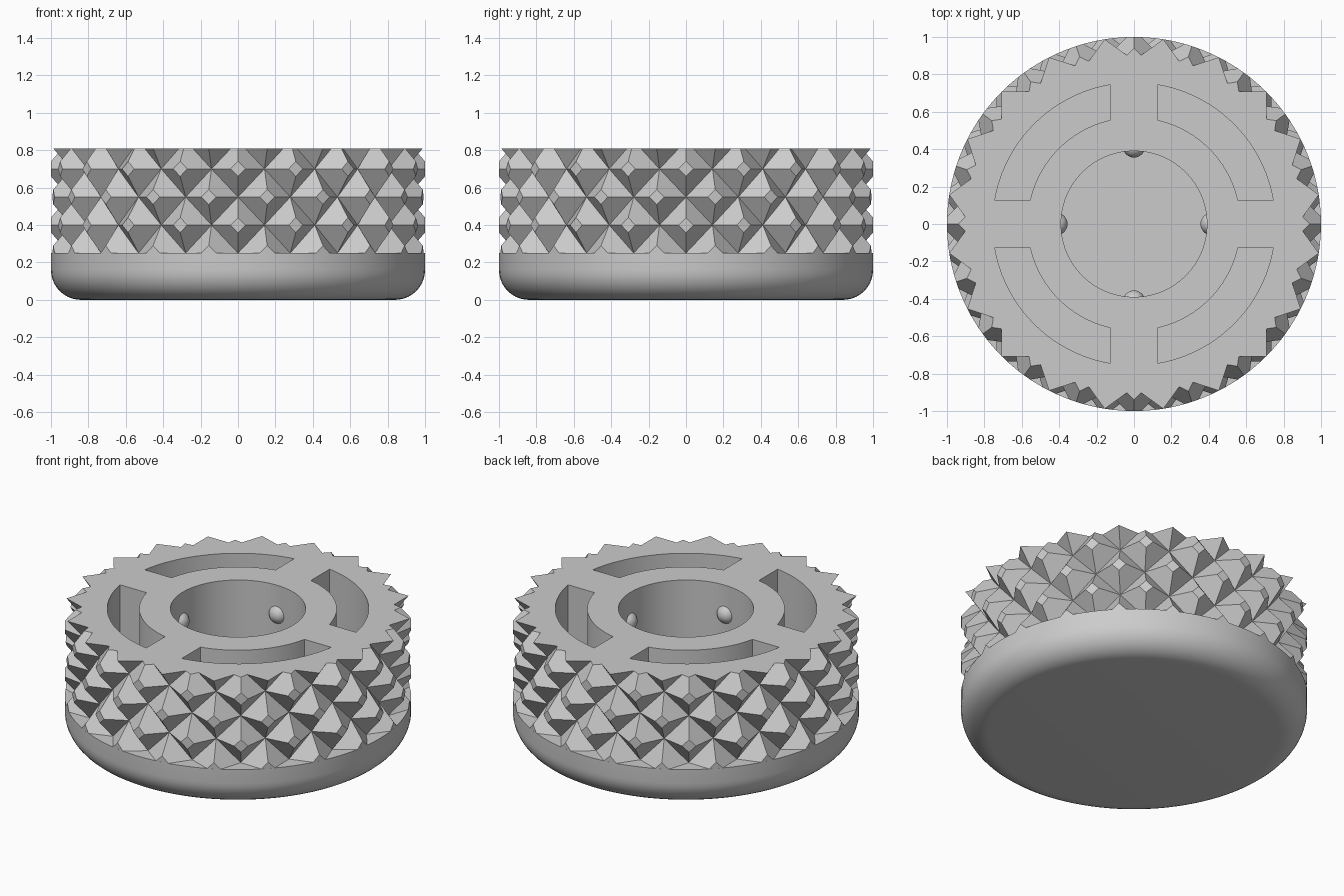
import bpy, bmesh
from math import sin, cos, asin, pi, tau, radians

if "Cube" in bpy.data.objects:
    bpy.data.objects.remove(bpy.data.objects["Cube"], do_unlink=True)

SPLIT, TOP = 0.25, 0.81            # knurl starts / ends
COUNT, PITCH = 20, 0.15            # studs per ring, height between rings
FLAT, VALLEY = 0.04, 0.905         # stud tip half-size, groove radius

grey = bpy.data.materials.new("light grey")
grey.use_nodes = True
grey.diffuse_color = (0.6, 0.6, 0.6, 1)
grey.node_tree.nodes["Principled BSDF"].inputs["Base Color"].default_value = (0.6, 0.6, 0.6, 1)


def finish(name, bm):
    bmesh.ops.recalc_face_normals(bm, faces=bm.faces)
    mesh = bpy.data.meshes.new(name)
    bm.to_mesh(mesh)
    bm.free()
    obj = bpy.data.objects.new(name, mesh)
    mesh.materials.append(grey)
    bpy.context.collection.objects.link(obj)
    return obj


def activate(obj):
    bpy.ops.object.select_all(action='DESELECT')
    obj.select_set(True)
    bpy.context.view_layer.objects.active = obj


def smooth(obj, degrees):
    activate(obj)
    bpy.ops.object.shade_smooth_by_angle(angle=radians(degrees))


def polar(r, a, z):
    return (r * cos(a), r * sin(a), z)


def prism(name, outline, z0, z1):
    bm = bmesh.new()
    face = bm.faces.new([bm.verts.new((x, y, z0)) for x, y in outline])
    out = bmesh.ops.extrude_face_region(bm, geom=[face])["geom"]
    bmesh.ops.translate(bm, vec=(0, 0, z1 - z0),
                        verts=[g for g in out if isinstance(g, bmesh.types.BMVert)])
    return finish(name, bm)


def arc(r, a0, a1, n):
    return [(r * cos(a0 + (a1 - a0) * i / n), r * sin(a0 + (a1 - a0) * i / n))
            for i in range(n + 1)]


# Rounded base: quarter-arc fillet profile spun around z
bm = bmesh.new()
R = 0.16
steps = 10
profile = [(0, 0)]
for i in range(steps + 1):
    t = pi / 2 * i / steps
    profile.append((1 - R + R * sin(t), R - R * cos(t)))
profile += [(1, SPLIT), (0, SPLIT)]
verts = [bm.verts.new((x, 0, z)) for x, z in profile]
edges = [bm.edges.new(pair) for pair in zip(verts, verts[1:])]
bmesh.ops.spin(bm, geom=verts + edges, axis=(0, 0, 1), cent=(0, 0, 0),
               angle=tau, steps=120, use_merge=True)
bmesh.ops.remove_doubles(bm, verts=bm.verts, dist=1e-5)
smooth(finish("rounded_base", bm), 30)

# Knurled grip: rings of flat-tipped diamond studs, trimmed and capped
bm = bmesh.new()
half = pi / COUNT
for row in range(5):
    z = SPLIT + PITCH * row
    for i in range(COUNT):
        a = half * (2 * i + (row + 1) % 2)
        tip, foot = [], []
        for da, dz in ((1, 0), (0, 1), (-1, 0), (0, -1)):
            tip.append(bm.verts.new(polar(1, a + da * FLAT, z + dz * FLAT)))
            foot.append(bm.verts.new(polar(VALLEY, a + da * half, z + dz * PITCH)))
        bm.faces.new(tip)
        for k in range(4):
            n = (k + 1) % 4
            bm.faces.new((tip[k], foot[k], foot[n], tip[n]))
bmesh.ops.remove_doubles(bm, verts=bm.verts, dist=1e-4)
for z, up in ((SPLIT, -1), (TOP, 1)):
    bmesh.ops.bisect_plane(bm, geom=bm.verts[:] + bm.edges[:] + bm.faces[:], dist=1e-5,
                           plane_co=(0, 0, z), plane_no=(0, 0, up), clear_outer=True)
    rim = [e for e in bm.edges if e.is_boundary
           and all(abs(v.co.z - z) < 1e-4 for v in e.verts)]
    bmesh.ops.edgeloop_fill(bm, edges=rim)
grip = finish("knurled_grip", bm)

# Cutters: central bore and four curved slots with straight ends
cutters = [prism("bore_cutter", arc(0.39, 0, tau, 96)[:-1], SPLIT - 0.1, 1)]
INNER, OUTER, GAP = 0.57, 0.755, 0.125
ao, ai = asin(GAP / OUTER), asin(GAP / INNER)
for q in range(4):
    turn = q * pi / 2
    outline = (arc(OUTER, turn + ao, turn + pi / 2 - ao, 24)
               + arc(INNER, turn + pi / 2 - ai, turn + ai, 24))
    cutters.append(prism("slot_cutter", outline, SPLIT - 0.1, 1))
for cutter in cutters:
    cutter.hide_render = True
    mod = grip.modifiers.new("cut", 'BOOLEAN')
    mod.operation, mod.solver, mod.object = 'DIFFERENCE', 'EXACT', cutter
    activate(grip)
    bpy.ops.object.modifier_apply(modifier=mod.name)
    bpy.data.objects.remove(cutter, do_unlink=True)
smooth(grip, 12)

# Four round detents on the bore wall
for q in range(4):
    bm = bmesh.new()
    bmesh.ops.create_uvsphere(bm, u_segments=24, v_segments=16, radius=0.06)
    bmesh.ops.translate(bm, verts=bm.verts, vec=polar(0.415, q * pi / 2, 0.62))
    smooth(finish(f"bore_detent_{q + 1}", bm), 40)
